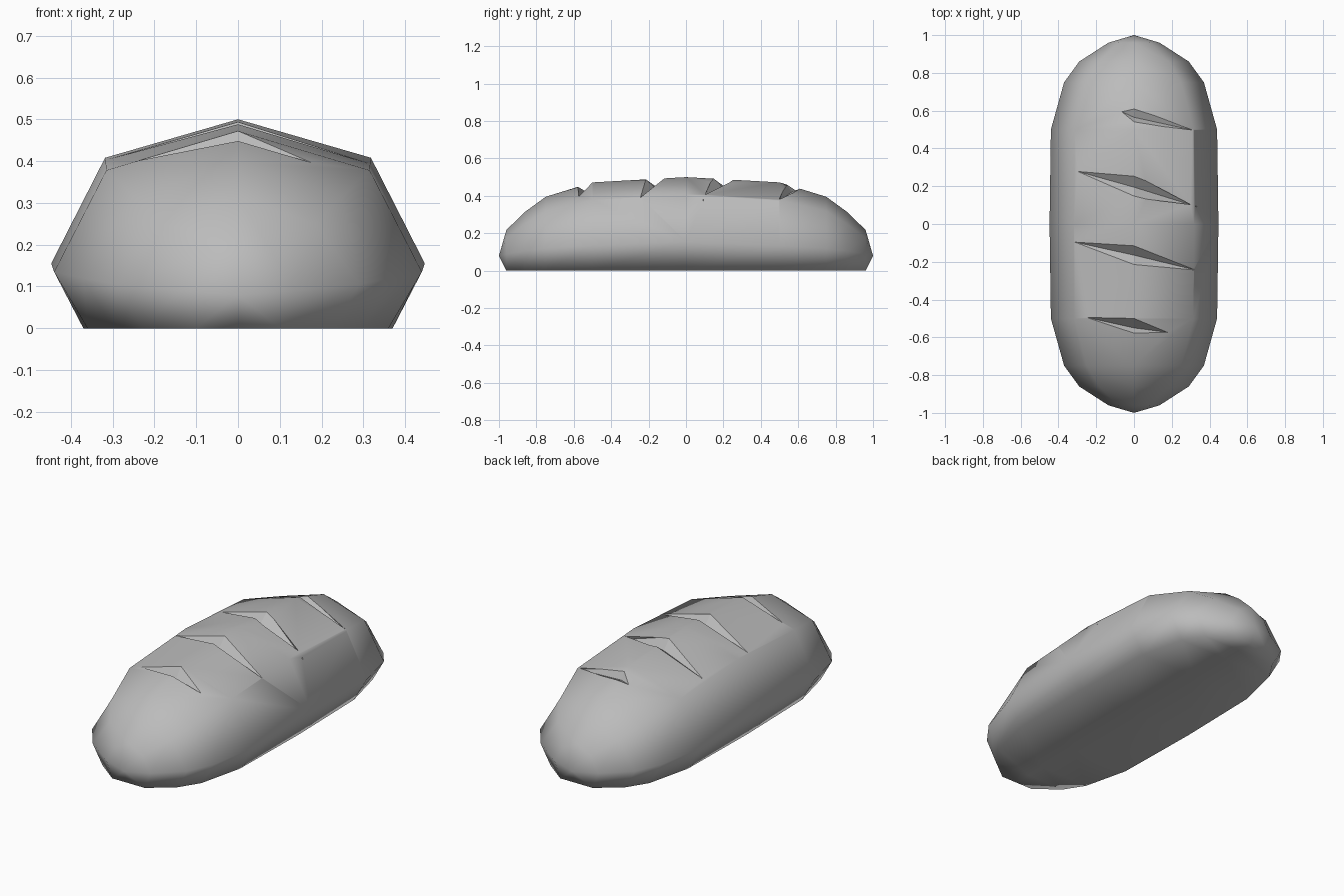
import bpy
import bmesh

if "Cube" in bpy.data.objects:
    bpy.data.objects.remove(bpy.data.objects["Cube"])

crust = bpy.data.materials.new("plain grey crust")
crust.use_nodes = True
crust.diffuse_color = (0.5, 0.5, 0.5, 1)
crust.node_tree.nodes["Principled BSDF"].inputs["Base Color"].default_value = (0.5, 0.5, 0.5, 1)


def make_object(name, bm, smooth):
    bmesh.ops.recalc_face_normals(bm, faces=bm.faces)
    for face in bm.faces:
        face.smooth = smooth
    mesh = bpy.data.meshes.new(name)
    bm.to_mesh(mesh)
    bm.free()
    mesh.materials.append(crust)
    obj = bpy.data.objects.new(name, mesh)
    bpy.context.collection.objects.link(obj)
    return obj


# Half sections: y, base width, side (x, z), shoulder (x, z), ridge height
half = [
    (0.0, 0.37, (0.447, 0.155), (0.318, 0.408), 0.50),
    (0.5, 0.36, (0.44, 0.135), (0.315, 0.378), 0.472),
    (0.75, 0.30, (0.37, 0.12), (0.25, 0.318), 0.395),
    (0.86, 0.23, (0.29, 0.105), (0.185, 0.25), 0.315),
    (0.96, 0.10, (0.135, 0.09), (0.085, 0.175), 0.218),
]
mirrored = [(-s[0], *s[1:]) for s in reversed(half[1:])]

# Loaf: lofted sections closed by a rounded tip at each end
bm = bmesh.new()
rings = []
for y, base, side, shoulder, ridge in mirrored + half:
    right = [(base, 0), side, shoulder]
    outline = [(0, 0)] + right + [(0, ridge)] + [(-x, z) for x, z in reversed(right)]
    rings.append([bm.verts.new((x, y, z)) for x, z in outline])
count = len(rings[0])
for a, b in zip(rings, rings[1:]):
    for i in range(count):
        j = (i + 1) % count
        bm.faces.new((a[i], a[j], b[j], b[i]))
for ring, y in ((rings[0], -1), (rings[-1], 1)):
    tip = bm.verts.new((0, y, 0.08))
    for i in range(count):
        bm.faces.new((ring[i], ring[(i + 1) % count], tip))
loaf = make_object("bread_loaf", bm, True)

# Slashes: left tip, right tip, front and back rim on the ridge, groove bottom
slashes = [
    ((-0.27, -0.49, 0.397), (0.19, -0.575, 0.395), (-0.58, 0.447), (-0.495, 0.474), (-0.55, 0.41)),
    ((-0.34, -0.09, 0.40), (0.33, -0.245, 0.39), (-0.22, 0.489), (-0.11, 0.495), (-0.165, 0.443)),
    ((-0.34, 0.29, 0.39), (0.345, 0.088, 0.37), (0.142, 0.494), (0.26, 0.487), (0.195, 0.443)),
    ((-0.10, 0.61, 0.425), (0.32, 0.495, 0.37), (0.535, 0.465), (0.615, 0.437), (0.565, 0.42)),
]
for left, right, front, back, bottom in slashes:
    bm = bmesh.new()
    ends = [bm.verts.new(p) for p in (left, right)]
    middle = (front[0] + back[0]) / 2
    # Overshoot the rim slightly so the cut passes cleanly through the ridge
    loop = [bm.verts.new((0, y, z)) for y, z in
            (bottom, (front[0], front[1] + 0.004), (middle, 0.65), (back[0], back[1] + 0.004))]
    for end in ends:
        for i in range(4):
            bm.faces.new((end, loop[i], loop[(i + 1) % 4]))
    cutter = make_object("slash_cutter", bm, False)
    cutter.hide_render = True
    cut = loaf.modifiers.new("slash", "BOOLEAN")
    cut.operation = "DIFFERENCE"
    cut.solver = "EXACT"
    cut.object = cutter
    bpy.context.view_layer.objects.active = loaf
    bpy.ops.object.modifier_apply(modifier=cut.name)
    bpy.data.objects.remove(cutter)
